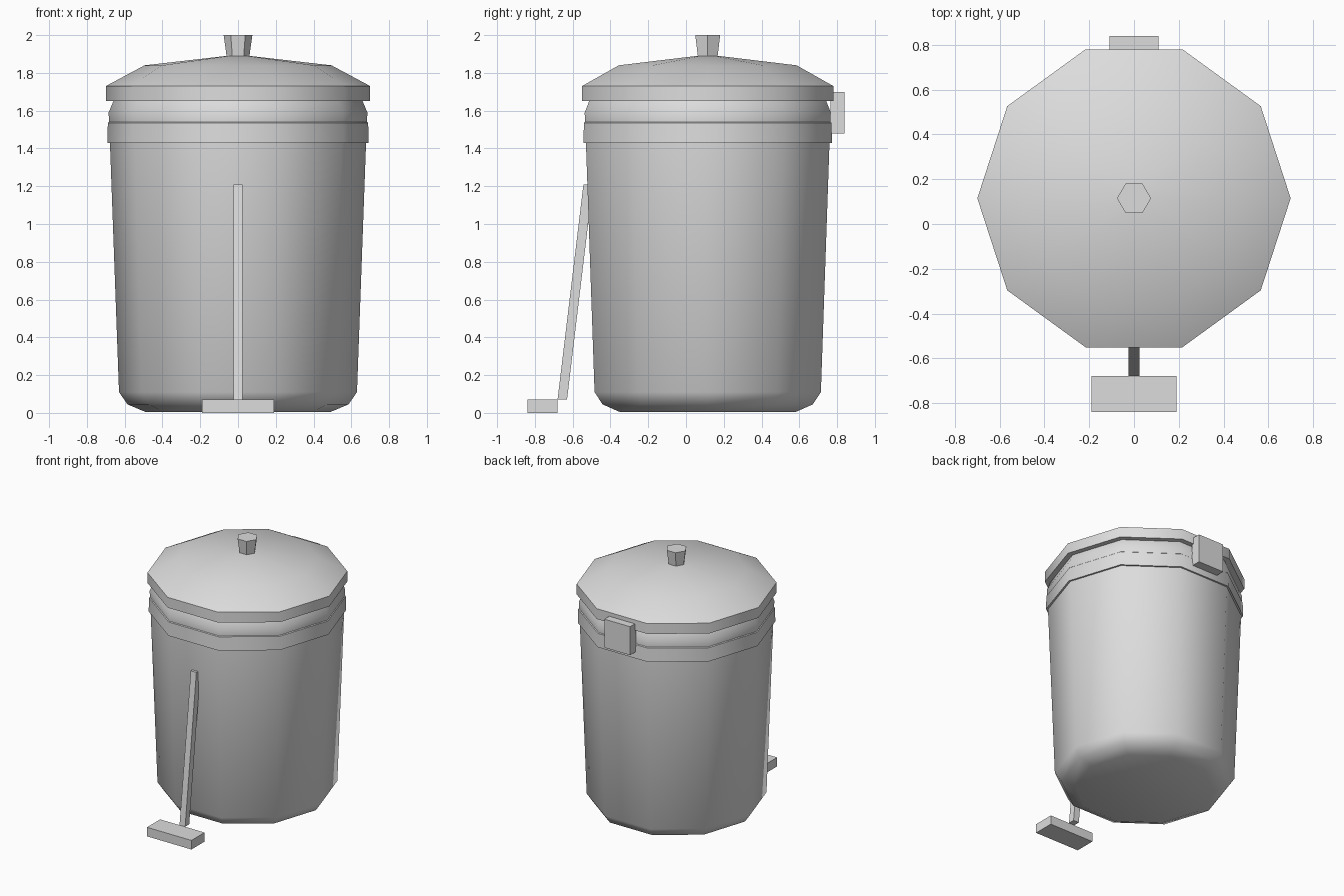
import bpy
import bmesh
import math

cube = bpy.data.objects.get("Cube")
if cube:
    bpy.data.objects.remove(cube, do_unlink=True)

CENTRE_Y = 0.115

grey = bpy.data.materials.new("light grey")
grey.use_nodes = True
grey.diffuse_color = (0.72, 0.72, 0.72, 1)
grey.node_tree.nodes["Principled BSDF"].inputs["Base Color"].default_value = grey.diffuse_color


def finish(name, bm, smooth=False):
    bmesh.ops.recalc_face_normals(bm, faces=bm.faces)
    mesh = bpy.data.meshes.new(name)
    bm.to_mesh(mesh)
    bm.free()
    mesh.materials.append(grey)
    obj = bpy.data.objects.new(name, mesh)
    bpy.context.collection.objects.link(obj)
    if smooth:
        bpy.ops.object.select_all(action="DESELECT")
        obj.select_set(True)
        bpy.context.view_layer.objects.active = obj
        bpy.ops.object.shade_smooth_by_angle(angle=math.radians(40))
    return obj


def turned(name, profile, sides, smooth=False):
    """Closed turned solid from (radius, height) pairs."""
    bm = bmesh.new()
    rings = []
    for r, z in profile:
        rings.append([bm.verts.new((r * math.cos(math.tau * i / sides),
                                    CENTRE_Y + r * math.sin(math.tau * i / sides), z))
                      for i in range(sides)])
    for low, high in zip(rings, rings[1:]):
        for i in range(sides):
            j = (i + 1) % sides
            bm.faces.new((low[i], low[j], high[j], high[i]))
    bm.faces.new(rings[0])
    bm.faces.new(rings[-1])
    return finish(name, bm, smooth)


def block(name, half_width, y0, y1, z0, z1, lean=0):
    """Box whose top is shifted back by lean."""
    bm = bmesh.new()
    bmesh.ops.create_cube(bm, size=1)
    for v in bm.verts:
        top = v.co.z > 0
        v.co = (math.copysign(half_width, v.co.x),
                (y1 if v.co.y > 0 else y0) + (lean if top else 0),
                z1 if top else z0)
    return finish(name, bm)


# Ten-sided bucket with a raised band below the mouth
turned("bin_body", [(0.49, 0.005), (0.585, 0.045), (0.63, 0.11), (0.678, 1.43),
                    (0.692, 1.43), (0.689, 1.535), (0.683, 1.54),
                    (0.685, 1.59), (0.66, 1.65)], 10, True)

# Lid and its knob
turned("lid", [(0.70, 1.65), (0.70, 1.73), (0.495, 1.84), (0.06, 1.89)], 10, True)
turned("lid_knob", [(0.06, 1.885), (0.076, 2.0)], 6)

# Foot pedal, leaning lever and rear hinge
block("pedal", 0.19, -0.84, -0.68, 0.0, 0.07)
block("pedal_lever", 0.024, -0.68, -0.63, 0.07, 1.21, lean=0.137)
block("hinge", 0.11, 0.765, 0.84, 1.48, 1.70)
